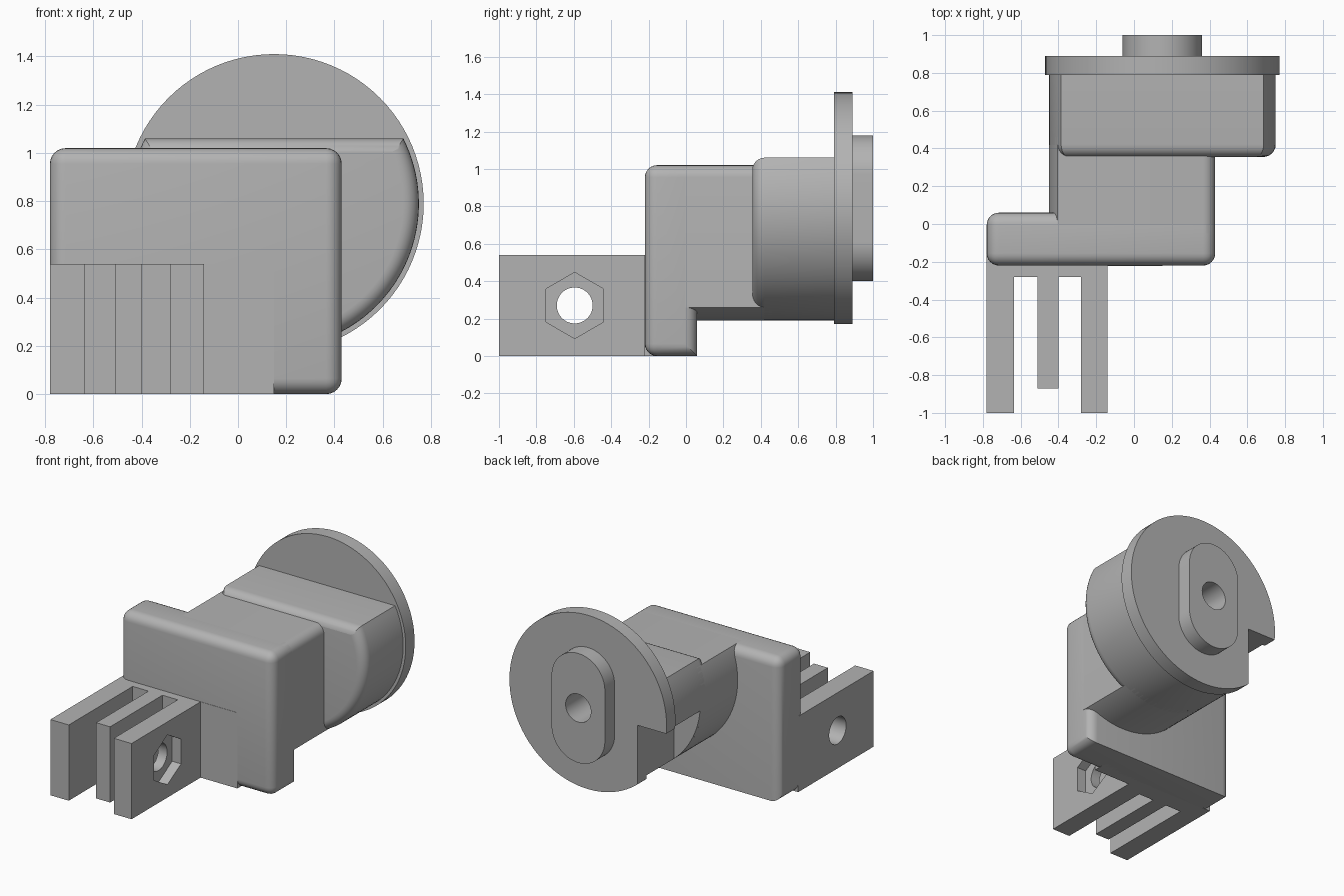
import bpy, bmesh
from math import pi, sin, cos, asin
from mathutils import Matrix, Vector

if "Cube" in bpy.data.objects:
    bpy.data.objects.remove(bpy.data.objects["Cube"])

grey = bpy.data.materials.new("plain grey")
grey.use_nodes = True
colour = (0.45, 0.45, 0.45, 1)
grey.diffuse_color = colour
grey.node_tree.nodes["Principled BSDF"].inputs["Base Color"].default_value = colour

AXIS_X, AXIS_Z = 0.15, 0.79      # centre line of the round parts
ROUND = 0.065                    # edge rounding


def finish(name, bm):
    bmesh.ops.recalc_face_normals(bm, faces=bm.faces)
    mesh = bpy.data.meshes.new(name)
    bm.to_mesh(mesh)
    bm.free()
    mesh.materials.append(grey)
    ob = bpy.data.objects.new(name, mesh)
    bpy.context.collection.objects.link(ob)
    return ob


def round_edges(bm, edges):
    bmesh.ops.bevel(bm, geom=edges, offset=ROUND, segments=6,
                    profile=0.5, affect='EDGES')


def box(name, lo, hi, rounded=None):
    """Box between two corners; rounded picks the edges to round by midpoint."""
    lo, hi = Vector(lo), Vector(hi)
    bm = bmesh.new()
    bmesh.ops.create_cube(bm, size=1)
    scale = Matrix.Diagonal(hi - lo)
    for v in bm.verts:
        v.co = (lo + hi) / 2 + scale @ v.co
    if rounded:
        round_edges(bm, [e for e in bm.edges
                         if rounded((e.verts[0].co + e.verts[1].co) / 2)])
    return finish(name, bm)


def prism(name, outline, y0, y1, round_front=False):
    """Extrude an x-z outline along y."""
    bm = bmesh.new()
    face = bm.faces.new([bm.verts.new((x, y0, z)) for x, z in outline])
    front = list(face.edges)
    out = bmesh.ops.extrude_face_region(bm, geom=[face], use_keep_orig=True)
    for v in out["geom"]:
        if isinstance(v, bmesh.types.BMVert):
            v.co.y = y1
    if round_front:
        round_edges(bm, front)
    return finish(name, bm)


def arc(radius, start, end, steps, x=AXIS_X, z=AXIS_Z):
    angles = [start + (end - start) * i / steps for i in range(steps + 1)]
    return [(x + radius * cos(a), z + radius * sin(a)) for a in angles]


def circle(radius, steps=96):
    return arc(radius, 0, 2 * pi, steps)[:-1]


def cross_rod(name, radius, sides, x0, x1, y, z):
    """Rod along x, with a corner pointing up."""
    bm = bmesh.new()
    bmesh.ops.create_cone(bm, cap_ends=True, segments=sides, radius1=radius,
                          radius2=radius, depth=x1 - x0)
    turn = Matrix.Rotation(pi / 2, 4, 'Y')
    bmesh.ops.transform(bm, matrix=turn, verts=bm.verts)
    spin = 0 if max(v.co.z for v in bm.verts) > 0.99 * radius else pi / sides
    place = Matrix.Translation(((x0 + x1) / 2, y, z)) @ Matrix.Rotation(spin, 4, 'X')
    bmesh.ops.transform(bm, matrix=place, verts=bm.verts)
    return finish(name, bm)


def combine(ob, tools, operation='DIFFERENCE'):
    for tool in tools:
        mod = ob.modifiers.new("cut", 'BOOLEAN')
        mod.operation, mod.object, mod.solver = operation, tool, 'EXACT'
    graph = bpy.context.evaluated_depsgraph_get()
    mesh = bpy.data.meshes.new_from_object(ob.evaluated_get(graph))
    ob.modifiers.clear()
    ob.data = mesh


# Front plate, rounded everywhere but along its lower back edge
box("front_plate", (-0.78, -0.22, 0), (0.43, 0.06, 1.02),
    lambda m: m.z > 0.01 or m.y < 0.05)
box("mount_base", (-0.715, -0.222, 0), (0.15, 0.0, 0.54))

# Neck between plate and drum: round barrel trimmed by the body's top and side
neck = prism("neck", circle(0.6), -0.05, 0.46)
trim = box("neck_trim", (-0.78, -0.22, 0), (0.43, 0.6, 1.02),
           lambda m: abs(m.y - 0.19) < 0.1)
combine(neck, [trim], 'INTERSECT')

# Drum with flat top, flange and raised key
flat = asin(0.27 / 0.6)
drum = prism("drum", arc(0.6, pi - flat, 2 * pi + flat, 80), 0.355, 0.80, True)
flange = prism("flange", circle(0.62), 0.79, 0.89)
key = prism("raised_key", arc(0.21, 0, pi, 32, z=0.97)
            + arc(0.21, pi, 2 * pi, 32, z=0.61), 0.88, 1.0)
notch = box("notch_cutter", (-1, 0.48, 0), (-0.24, 1.2, 0.73))
bore = prism("bore_cutter", circle(0.10, 48), 0.6, 1.2)
combine(drum, [notch, bore])
combine(flange, [notch, bore])
combine(key, [bore])

# Mounting prongs with a cross hole and a nut recess on the outer one
hole = cross_rod("hole_cutter", 0.096, 48, -1, 0, -0.595, 0.27)
nut = cross_rod("nut_cutter", 0.177, 6, -0.21, 0, -0.595, 0.27)
prongs = [("outer_prong", -0.78, -0.635, -1.0), ("middle_prong", -0.51, -0.40, -0.87),
          ("nut_prong", -0.28, -0.14, -1.0)]
for name, x0, x1, tip in prongs:
    prong = box(name, (x0, tip, 0), (x1, -0.15, 0.54))
    combine(prong, [hole, nut] if name == "nut_prong" else [hole])
box("prong_web", (-0.70, -0.28, 0), (-0.20, -0.2, 0.54))

for cutter in (trim, notch, bore, hole, nut):
    bpy.data.objects.remove(cutter)

# Smooth the round surfaces, keep the corners sharp
bpy.ops.object.select_all(action='DESELECT')
for ob in bpy.context.collection.objects:
    if ob.type == 'MESH' and grey.name in ob.data.materials:
        ob.select_set(True)
        bpy.context.view_layer.objects.active = ob
bpy.ops.object.shade_smooth_by_angle(angle=pi / 6)
